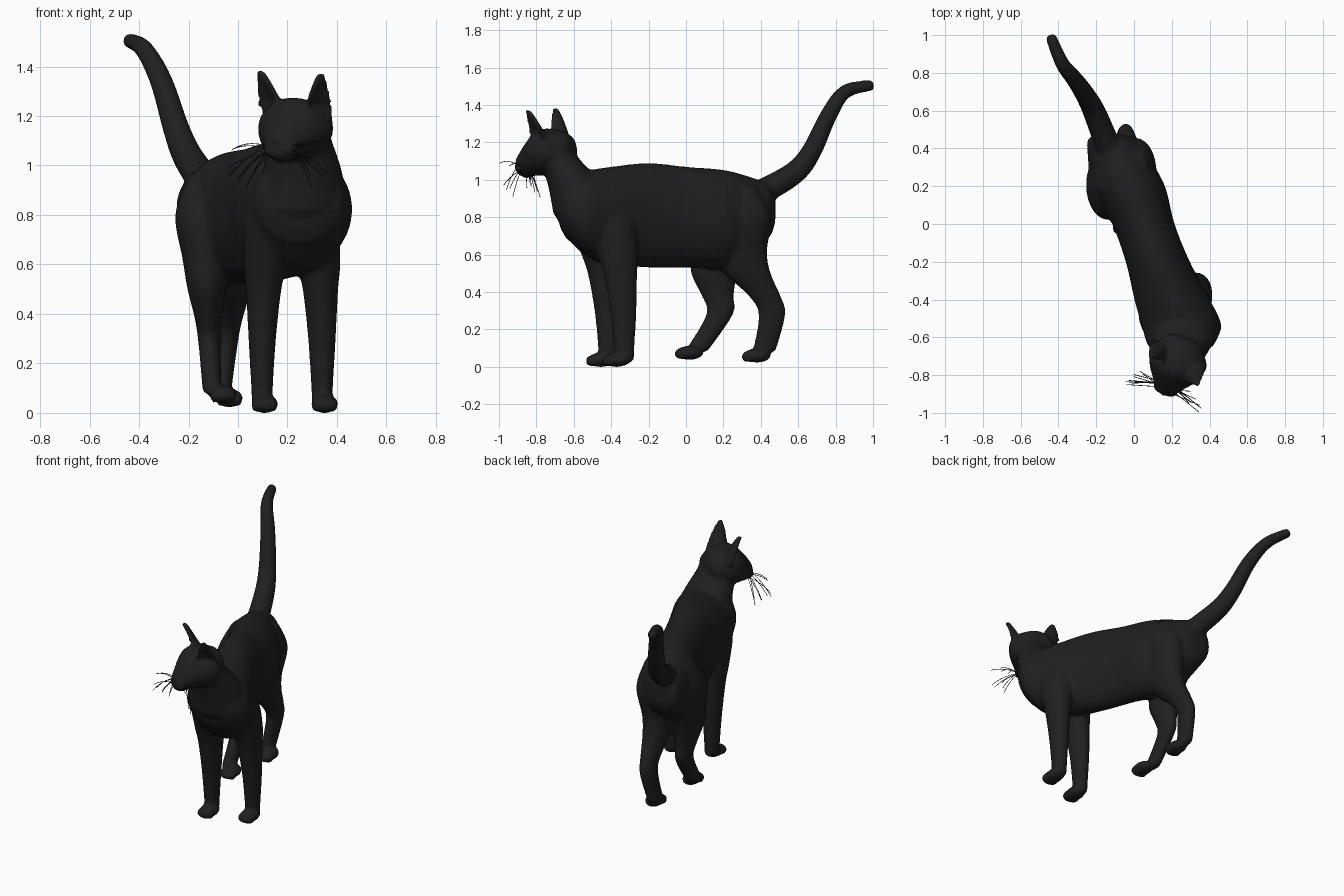
import bpy, bmesh, math, random
from mathutils import Vector, Matrix

cube = bpy.data.objects.get("Cube")
if cube:
    bpy.data.objects.remove(cube)

X, Y, Z = Matrix.Identity(3)


def material(name, rgb):
    m = bpy.data.materials.new(name)
    m.use_nodes = True
    m.diffuse_color = (*rgb, 1)
    m.node_tree.nodes["Principled BSDF"].inputs["Base Color"].default_value = (*rgb, 1)
    return m


black = material("black fur", [0.014] * 3)
bm = bmesh.new()


def circle_angles(count):
    return [math.tau * i / count for i in range(count)]


def skin(rings):
    """Bridge closed rings of points into a capped tube."""
    loops = [[bm.verts.new(p) for p in ring] for ring in rings]
    faces = [bm.faces.new(loops[0]), bm.faces.new(loops[-1])]
    for low, high in zip(loops, loops[1:]):
        for i in range(len(low)):
            faces.append(bm.faces.new((low[i - 1], low[i], high[i], high[i - 1])))
    bmesh.ops.recalc_face_normals(bm, faces=faces)


def smooth_path(rows, steps=5):
    """Catmull-Rom interpolation of station rows."""
    rows = [Vector(row) for row in rows]
    padded = [rows[0], *rows, rows[-1]]
    path = []
    for before, start, end, after in zip(padded, padded[1:], padded[2:], padded[3:]):
        for k in range(steps):
            t = k / steps
            line = (end - before) * t
            bend = (before * 2 - start * 5 + end * 4 - after) * t ** 2
            twist = (start * 3 - before - end * 3 + after) * t ** 3
            path.append(start + (line + bend + twist) / 2)
    return path + [rows[-1]]


def round_cap(end, inner):
    """Shrinking stations that close the tube with a dome."""
    outward = (Vector(end[:3]) - Vector(inner[:3])).normalized()
    depth = min(end[3], end[4]) / 2
    dome = []
    for part in (0.4, 0.7, 0.9):
        centre = Vector(end[:3]) + outward * depth * part
        shrink = math.sqrt(1 - part ** 2)
        dome.append(Vector((*centre, end[3] * shrink, end[4] * shrink)))
    return dome


def loft(rows, across=None, upward=None):
    """Stations are x, y, z, half width, half height; rings follow the path if no axes are given."""
    path = smooth_path(rows)
    path = round_cap(path[0], path[1])[::-1] + path + round_cap(path[-1], path[-2])
    rings = []
    for i, station in enumerate(path):
        centre = Vector(station[:3])
        u, v = across, upward
        if u is None:
            ahead_station, behind_station = path[min(i + 1, len(path) - 1)], path[max(i - 1, 0)]
            tangent = Vector(ahead_station[:3]) - Vector(behind_station[:3])
            u = tangent.cross(Z).normalized()
            v = u.cross(tangent).normalized()
        width, height = station[3], station[4]
        rings.append([centre + u * (width * math.cos(a)) + v * (height * math.sin(a))
                      for a in circle_angles(28)])
    skin(rings)


def ball(centre, radii, turn=0.0):
    place = Matrix.Translation(centre) @ Matrix.Rotation(turn, 4, "Z") @ Matrix.Diagonal((*radii, 1))
    bmesh.ops.create_uvsphere(bm, u_segments=20, v_segments=14, radius=1, matrix=place)


def paw(x, y, z):
    ball((x, y, z), (0.056, 0.075, 0.038))
    for toe in (-0.036, -0.012, 0.012, 0.036):
        ball((x + toe, y - 0.06 + abs(toe) / 2, z - 0.006), (0.018, 0.03, 0.03))


def front_leg(x, y):
    """The shoulder leans in and melts into the torso."""
    shape = [(0.95, 0.05), (0.8, 0.105), (0.62, 0.09), (0.5, 0.072), (0.3, 0.056),
             (0.1, 0.044), (0.04, 0.042)]
    loft([(x + (0.22 - x) * z ** 4 * 0.9, y - z ** 3 / 6, z, r, r * 1.25) for z, r in shape], X, Y)
    paw(x + 0.01, y - 0.04, 0.037)


def hind_leg(hip_x, foot_x, pose, paw_z):
    """The pose lists how far back each joint sits, from hip to foot."""
    shape = [(0.95, 0.05), (0.8, 0.11), (0.62, 0.09), (0.5, 0.077), (0.38, 0.054),
             (0.28, 0.045), (0.09, 0.039)]
    rows = []
    for (z, r), y in zip(shape, pose):
        x = foot_x + (hip_x - foot_x) * z
        rows.append((x, y, z, r, r * 1.6))
    loft(rows, X, Y)
    paw(foot_x + 0.04, pose[-1] - 0.04, paw_z)


def ear(base, tip, facing):
    """A tapering crescent, hollow on the side it faces."""
    base, tip = Vector(base), Vector(tip)
    front = Vector(facing).normalized()
    width = front.cross(Z)
    rings = []
    for i in range(11):
        k = i / 10
        half = 0.052 * (1 - k ** 2) + 0.016
        ring = []
        for a in circle_angles(24):
            depth = 0.06 * (1 - k) * math.sin(a) ** 2 + 0.018 * math.sin(a)
            ring.append(base.lerp(tip, k) + width * (half * math.cos(a)) - front * depth)
        rings.append(ring)
    skin(rings)


# Torso, slanting across the frame: y, z, half width, half height
torso = [(0.42, 0.83, 0.14, 0.16), (0.22, 0.79, 0.19, 0.26), (0, 0.8, 0.165, 0.27),
         (-0.2, 0.81, 0.17, 0.28), (-0.4, 0.81, 0.2, 0.26), (-0.53, 0.82, 0.212, 0.23),
         (-0.61, 0.85, 0.19, 0.19)]
loft([(min(0.05 - 0.38 * y, 0.25), y, z, w, h) for y, z, w, h in torso], X, Z)

# Neck
loft([(0.25, -0.54, 0.82, 0.19, 0.17), (0.26, -0.59, 0.97, 0.162, 0.148),
      (0.25, -0.67, 1.1, 0.13, 0.11), (0.25, -0.7, 1.17, 0.11, 0.09)], X, Y)

# Head, turned slightly aside
turn = math.radians(-23)
spin = Matrix.Rotation(turn, 3, "Z")
side, ahead = spin @ X, spin @ -Y


def on_head(forward, sideways, z):
    return Vector((0.24, -0.7, z)) + ahead * forward + side * sideways


head = [(-0.06, 1.15, 0.115, 0.1), (0, 1.15, 0.158, 0.12), (0.09, 1.145, 0.135, 0.123),
        (0.16, 1.11, 0.085, 0.09), (0.2, 1.085, 0.055, 0.06)]
loft([(*on_head(forward, 0, z), w, h) for forward, z, w, h in head], side, Z)

# Nose, chin, whisker pads and closed eyes
ball(on_head(0.21, 0, 1.105), (0.02, 0.02, 0.016), turn)
ball(on_head(0.165, 0, 1.03), (0.034, 0.035, 0.022), turn)
for s in (-1, 1):
    ball(on_head(0.18, s * 0.035, 1.065), (0.036, 0.04, 0.032), turn)
    ball(on_head(0.125, s * 0.08, 1.155), (0.03, 0.025, 0.018), turn)

# Ears
ear((0.135, -0.68, 1.2), (0.088, -0.7, 1.385), (-1, -1, 0))
ear((0.33, -0.79, 1.19), (0.335, -0.845, 1.37), (0.6, -1, 0))

# Tail, tapering evenly from root to tip
tail = [(-0.11, 0.34, 0.9), (-0.2, 0.57, 1.03), (-0.25, 0.67, 1.15), (-0.31, 0.76, 1.34),
        (-0.38, 0.85, 1.47), (-0.44, 0.99, 1.505)]
loft([(*point, 0.07 - i * 0.008, 0.07 - i * 0.008) for i, point in enumerate(tail)])

# Legs
front_leg(0.34, -0.33)
front_leg(0.097, -0.415)
hind_leg(-0.155, -0.1, (0.24, 0.21, 0.17, 0.15, 0.17, 0.18, 0.06), 0.075)
hind_leg(0.03, -0.075, (0.3, 0.28, 0.29, 0.33, 0.42, 0.46, 0.42), 0.06)

# Blend all the overlapping volumes into one smooth coat
mesh = bpy.data.meshes.new("cat_body")
bm.to_mesh(mesh)
bm.free()
mesh.materials.append(black)
body = bpy.data.objects.new("cat_body", mesh)
bpy.context.collection.objects.link(body)
remesh = body.modifiers.new("blend", "REMESH")
remesh.mode = "VOXEL"
remesh.voxel_size = 0.01
remesh.use_smooth_shade = True
soften = body.modifiers.new("soften", "SMOOTH")
soften.factor = 0.5
soften.iterations = 12

# Whiskers, fanning out from both sides of the muzzle
random.seed(4)
curve = bpy.data.curves.new("whiskers", "CURVE")
curve.dimensions = "3D"
curve.bevel_depth = 0.0018
curve.bevel_resolution = 1
curve.resolution_u = 6
curve.materials.append(black)
for s in (-1, 1):
    for i in range(9):
        start = on_head(random.uniform(0.16, 0.2), s * 0.055, random.uniform(1.04, 1.08))
        spread = side * s * random.uniform(0.07, 0.16) + ahead * random.uniform(-0.03, 0.07)
        end = start + spread + Z * random.uniform(-0.15, 0.02)
        middle = start.lerp(end, 0.55) + Z * 0.03
        line = curve.splines.new("NURBS")
        line.points.add(2)
        for point, place in zip(line.points, (start, middle, end)):
            point.co = (*place, 1)
        line.order_u = 3
        line.use_endpoint_u = True
bpy.context.collection.objects.link(bpy.data.objects.new("whiskers", curve))
